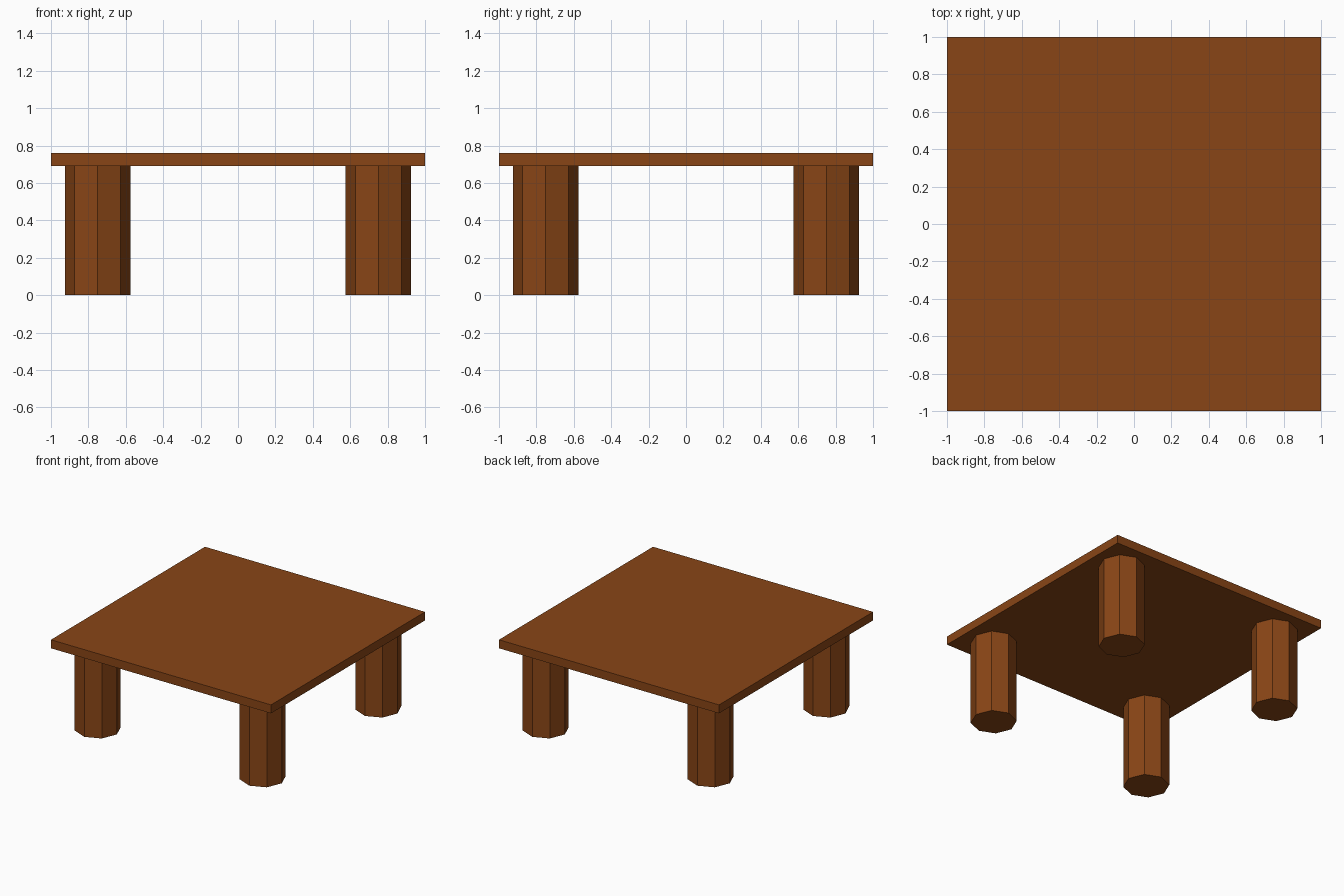
import bpy

if "Cube" in bpy.data.objects:
    bpy.data.objects.remove(bpy.data.objects["Cube"])

wood = bpy.data.materials.new("brown_wood")
wood.diffuse_color = (0.25, 0.06, 0.008, 1)
wood.use_nodes = True
wood.node_tree.nodes["Principled BSDF"].inputs["Base Color"].default_value = wood.diffuse_color

TOP_Z, LEG_H = 0.76, 0.69

# Square table top slab
bpy.ops.mesh.primitive_cube_add(size=1, location=(0, 0, (TOP_Z + LEG_H) / 2),
                                scale=(2, 2, TOP_Z - LEG_H))
top = bpy.context.object
top.name = "table_top"
top.data.materials.append(wood)

# Four octagonal legs with corners on the axes
for y, side in ((-0.75, "front"), (0.75, "back")):
    for x, hand in ((-0.75, "left"), (0.75, "right")):
        bpy.ops.mesh.primitive_cylinder_add(vertices=8, radius=0.174, depth=LEG_H,
                                            location=(x, y, LEG_H / 2))
        leg = bpy.context.object
        leg.name = f"{side}_{hand}_leg"
        leg.data.materials.append(wood)
